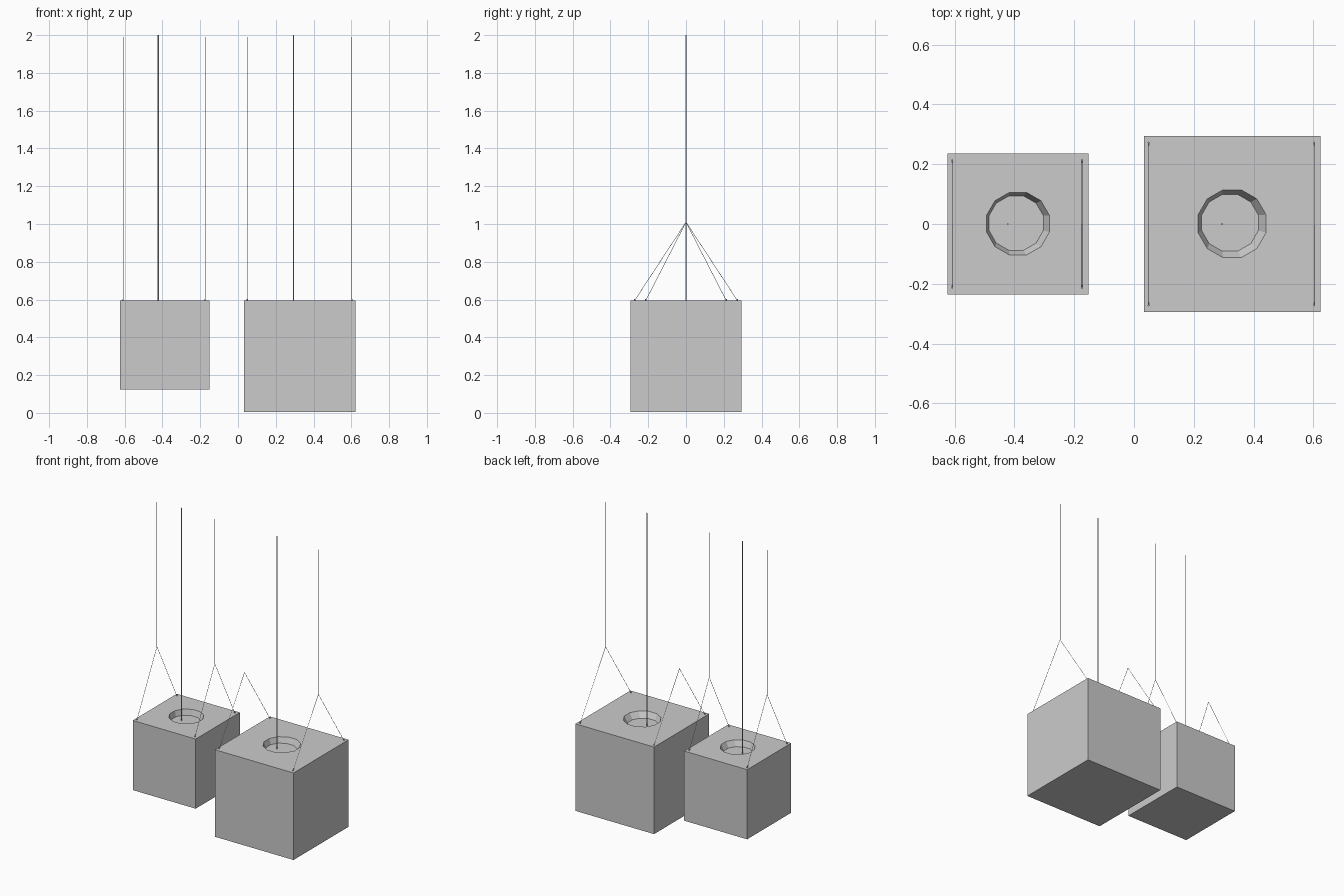
import bpy, bmesh
from math import cos, sin, pi, radians
from mathutils import Vector

if "Cube" in bpy.data.objects:
    bpy.data.objects.remove(bpy.data.objects["Cube"])

TOP = 0.595      # both cubes share the same top level
DEPTH = 0.038    # depth of the tapered lamp recess


def make_object(name, bm):
    bmesh.ops.recalc_face_normals(bm, faces=bm.faces)
    mesh = bpy.data.meshes.new(name)
    bm.to_mesh(mesh)
    bm.free()
    obj = bpy.data.objects.new(name, mesh)
    bpy.context.collection.objects.link(obj)
    return obj


def loop(bm, pts):
    vs = [bm.verts.new(p) for p in pts]
    es = [bm.edges.new((vs[i], vs[(i + 1) % len(vs)])) for i in range(len(vs))]
    return vs, es


def circle(cx, cy, z, apothem):
    r = apothem / cos(radians(15))
    return [(cx + r * cos(pi / 12 + i * pi / 6), cy + r * sin(pi / 12 + i * pi / 6), z)
            for i in range(12)]


def square(cx, half, z):
    return [(cx + sx * half, sy * half, z) for sx, sy in ((-1, -1), (1, -1), (1, 1), (-1, 1))]


def bridge(bm, a, b):
    n = len(a)
    for i in range(n):
        j = (i + 1) % n
        bm.faces.new((a[i], a[j], b[j], b[i]))


def planter_cube(name, cx, half, hole, floor, floor_x, floor_y):
    bm = bmesh.new()
    low, _ = loop(bm, square(cx, half, TOP - 2 * half))
    high, high_e = loop(bm, square(cx, half, TOP))
    rim, rim_e = loop(bm, circle(cx, 0.001, TOP, hole))
    base, _ = loop(bm, circle(floor_x, floor_y, TOP - DEPTH, floor))
    bm.faces.new(low)
    bridge(bm, low, high)
    bridge(bm, rim, base)
    bm.faces.new(base)
    # top face with the round opening
    bmesh.ops.triangle_fill(bm, edges=high_e + rim_e, use_beauty=True)
    return make_object(name, bm)


def add_rod(bm, a, b, r, sides=6):
    a, b = Vector(a), Vector(b)
    d = b - a
    mat = d.to_track_quat('Z', 'Y').to_matrix().to_4x4()
    mat.translation = (a + b) / 2
    bmesh.ops.create_cone(bm, cap_ends=True, segments=sides, radius1=r, radius2=r,
                          depth=d.length, matrix=mat)


def suspension(name, x, y):
    # inverted V of wire, a hanging wire above it and two small eyelets
    bm = bmesh.new()
    apex = (x, 0, 1.01)
    for s in (-1, 1):
        add_rod(bm, (x, s * y, TOP), apex, 0.0012)
        add_rod(bm, (x, s * y, TOP - 0.002), (x, s * y, TOP + 0.007), 0.0035)
    add_rod(bm, apex, (x, 0, 1.99), 0.0012)
    make_object(name, bm)


def lamp_cord(name, x, r):
    bm = bmesh.new()
    add_rod(bm, (x, 0, TOP - DEPTH), (x, 0, 2.0), r, 8)
    make_object(name, bm)


# cubes with recessed tops
planter_cube("small_cube", -0.388, 0.236, 0.105, 0.091, -0.394, 0.003)
planter_cube("large_cube", 0.328, 0.295, 0.1135, 0.095, 0.321, 0.004)

# central cords
lamp_cord("small_cord", -0.422, 0.003)
lamp_cord("large_cord", 0.294, 0.003)

# hanging wires on both sides of each cube
for label, cx, dx, y in (("small", -0.391, 0.217, 0.213), ("large", 0.326, 0.277, 0.272)):
    for side, s in (("left", -1), ("right", 1)):
        suspension(f"{label}_{side}_wire", cx + s * dx, y)
